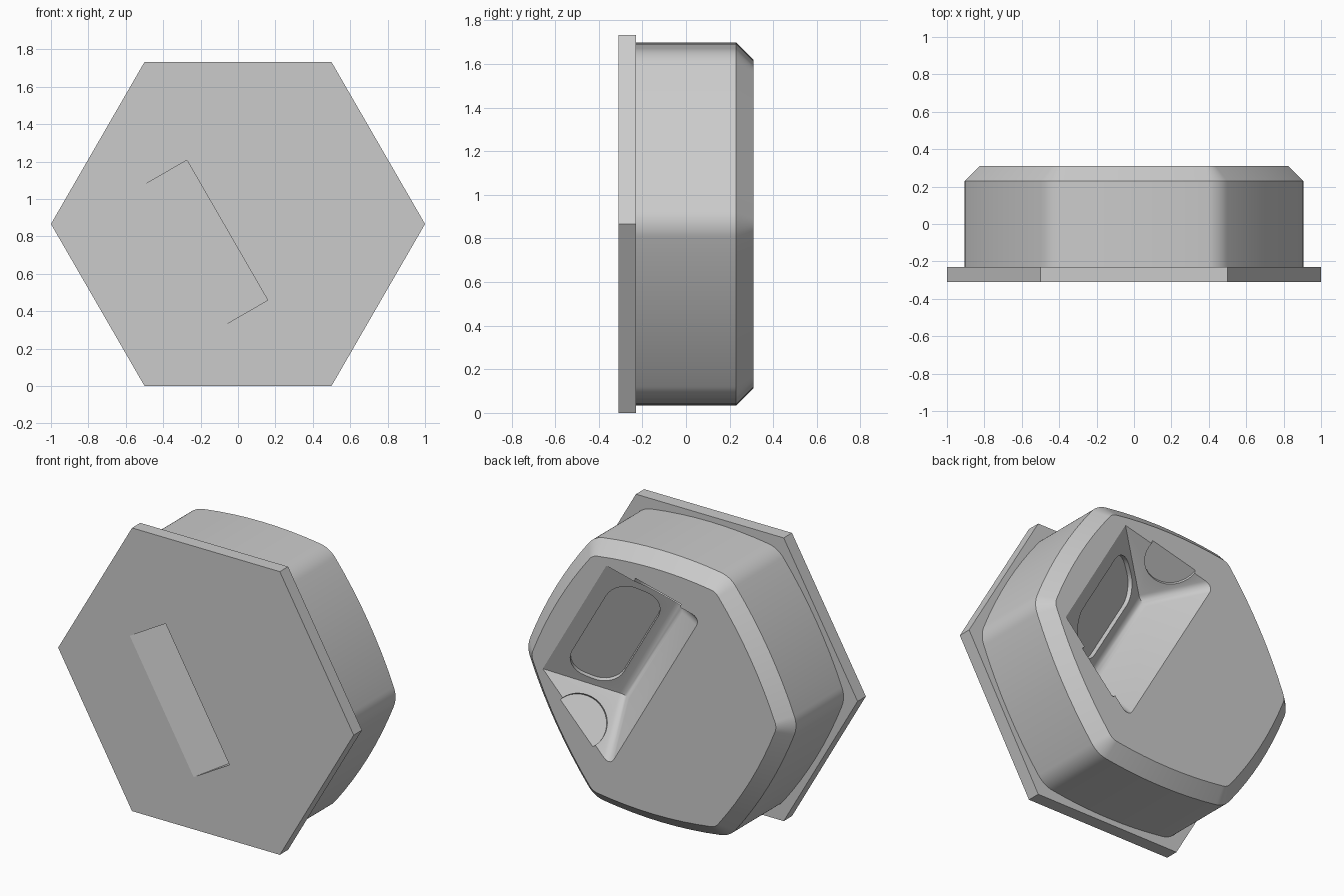
import bpy, bmesh
from math import sin, cos, asin, pi, radians, sqrt
from mathutils import Vector

cube = bpy.data.objects.get("Cube")
if cube:
    bpy.data.objects.remove(cube, do_unlink=True)

grey = bpy.data.materials.new("plain grey")
grey.use_nodes = True
tone = (0.6, 0.6, 0.6, 1)
grey.diffuse_color = tone
grey.node_tree.nodes["Principled BSDF"].inputs["Base Color"].default_value = tone

# Tilted frame: u runs towards one flat side, v along that side, y to the back
U = Vector((cos(pi / 6), 0, 0.5))
V = Vector((0.5, 0, -cos(pi / 6)))
Y = Vector((0, 1, 0))
CENTRE = Vector((0, 0, sqrt(3) / 2))
FRONT, STEP, BACK = -0.31, -0.23, 0.31


def place(u, v, y):
    return CENTRE + U * u + V * v + Y * y


def finish(bm, name):
    bmesh.ops.recalc_face_normals(bm, faces=bm.faces)
    mesh = bpy.data.meshes.new(name)
    bm.to_mesh(mesh)
    bm.free()
    mesh.materials.append(grey)
    obj = bpy.data.objects.new(name, mesh)
    bpy.context.collection.objects.link(obj)
    return obj


def loft(name, rings):
    """Join equal rings of points and cap both ends."""
    bm = bmesh.new()
    loops = [[bm.verts.new(p) for p in ring] for ring in rings]
    n = len(loops[0])
    for a, b in zip(loops, loops[1:]):
        for i in range(n):
            j = (i + 1) % n
            bm.faces.new((a[i], a[j], b[j], b[i]))
    bm.faces.new(loops[0])
    bm.faces.new(loops[-1][::-1])
    return finish(bm, name)


def plate(name, outline, origin, a, b, normal, low, high):
    """Extrude a flat outline given in the axes a and b."""
    return loft(name, [[origin + a * s + b * t + normal * h for s, t in outline]
                       for h in (low, high)])


def cut(target, cutter):
    cutter.hide_render = True
    mod = target.modifiers.new("cut", "BOOLEAN")
    mod.object = cutter
    mod.operation = "DIFFERENCE"
    mod.solver = "EXACT"
    bpy.context.view_layer.objects.active = target
    bpy.ops.object.modifier_apply(modifier=mod.name)
    bpy.data.objects.remove(cutter, do_unlink=True)


def rounded_hexagon(inset, y):
    """Six slightly bulging sides joined by corner arcs."""
    corner, hub, reach, back = 0.16, 0.745, 0.832, 1.91
    big = reach + back
    half = asin(hub / 2 / (big - corner))
    ring = []
    for k in range(6):
        flat = radians(30 + 60 * k)
        mid = Vector((cos(flat), 0, sin(flat))) * -back
        for i in range(9):
            t = flat + half * (i / 4 - 1)
            ring.append(CENTRE + mid + Vector((cos(t), 0, sin(t))) * (big - inset) + Y * y)
        tip = flat + pi / 6
        mid = Vector((cos(tip), 0, sin(tip))) * hub
        sweep = pi / 6 - half
        for i in range(1, 8):
            t = tip + sweep * (i / 4 - 1)
            ring.append(CENTRE + mid + Vector((cos(t), 0, sin(t))) * (corner - inset) + Y * y)
    return ring


# Flange: sharp hexagonal plate
hexagon = [(cos(k * pi / 3), sin(k * pi / 3)) for k in range(6)]
flange = plate("flange", hexagon, CENTRE, Vector((1, 0, 0)), Vector((0, 0, 1)), Y, FRONT, STEP)

# Ramped slot in the front of the flange
slot = [(-0.425, FRONT - 0.02), (-0.066, FRONT - 0.02), (-0.066, FRONT + 0.07)]
cut(flange, plate("slot_cutter", slot, CENTRE, U, Y, V, -0.432, 0.432))

# Body: rounded hexagon with a chamfered back edge
body = loft("body", [rounded_hexagon(0, STEP), rounded_hexagon(0, BACK - 0.08),
                     rounded_hexagon(0.08, BACK)])

# Finger pocket: sloping walls that meet in a rounded valley
VALLEY_U, VALLEY_V, VALLEY_Y = 0.205, 0.38, 0.04
bm = bmesh.new()
deep, inner, outer = [], [], []
for side in (-1, 1):
    low = place(VALLEY_U, side * VALLEY_V, VALLEY_Y)
    deep.append(bm.verts.new(low))
    inner.append(bm.verts.new(low.lerp(place(-0.01, side * 0.615, BACK), 1.2)))
    outer.append(bm.verts.new(low.lerp(place(0.62, side * 0.43, BACK), 1.2)))
bm.faces.new((deep[0], deep[1], inner[1], inner[0]))
bm.faces.new((deep[0], outer[0], outer[1], deep[1]))
bm.faces.new((inner[0], inner[1], outer[1], outer[0]))
for i in (0, 1):
    bm.faces.new((deep[i], inner[i], outer[i]))
bmesh.ops.recalc_face_normals(bm, faces=bm.faces)
soft = [bm.edges.get((deep[0], deep[1]))] + [bm.edges.get((deep[i], inner[i])) for i in (0, 1)]
bmesh.ops.bevel(bm, geom=soft, offset=0.045, segments=5, profile=0.5, affect="EDGES")
cut(body, finish(bm, "pocket_cutter"))

# Rounded pad recess on the long slope
top, bottom = place(0.62, 0, BACK), place(VALLEY_U, 0, VALLEY_Y)
slope = (top - bottom).normalized()
out = V.cross(slope).normalized()
if out.y < 0:
    out = -out
pad = []
for k, (sx, sy) in enumerate(((1, 1), (-1, 1), (-1, -1), (1, -1))):
    for i in range(9):
        t = pi / 2 * (k + i / 8)
        pad.append((sx * 0.23 + 0.13 * cos(t), sy * 0.028 + 0.13 * sin(t)))
cut(body, plate("pad_cutter", pad, (top + bottom) / 2, V, slope, out, -0.025, 0.03))

# Half-round grip recess on each end wall
disc = [(0.16 * cos(i * pi / 20), 0.16 * sin(i * pi / 20)) for i in range(40)]
for side in (-1, 1):
    a, b = place(0, side * 0.61, BACK), place(0.62, side * 0.43, BACK)
    along = (b - a).normalized()
    out = along.cross(place(VALLEY_U, side * VALLEY_V, VALLEY_Y) - a).normalized()
    if out.y < 0:
        out = -out
    cut(body, plate("grip_cutter", disc, a.lerp(b, 0.45), along, out.cross(along), out, -0.02, 0.04))

# Smooth the curved walls and keep the hard edges
for obj in (flange, body):
    bpy.ops.object.select_all(action="DESELECT")
    obj.select_set(True)
    bpy.context.view_layer.objects.active = obj
    bpy.ops.object.shade_smooth_by_angle(angle=radians(28 if obj is body else 10))
